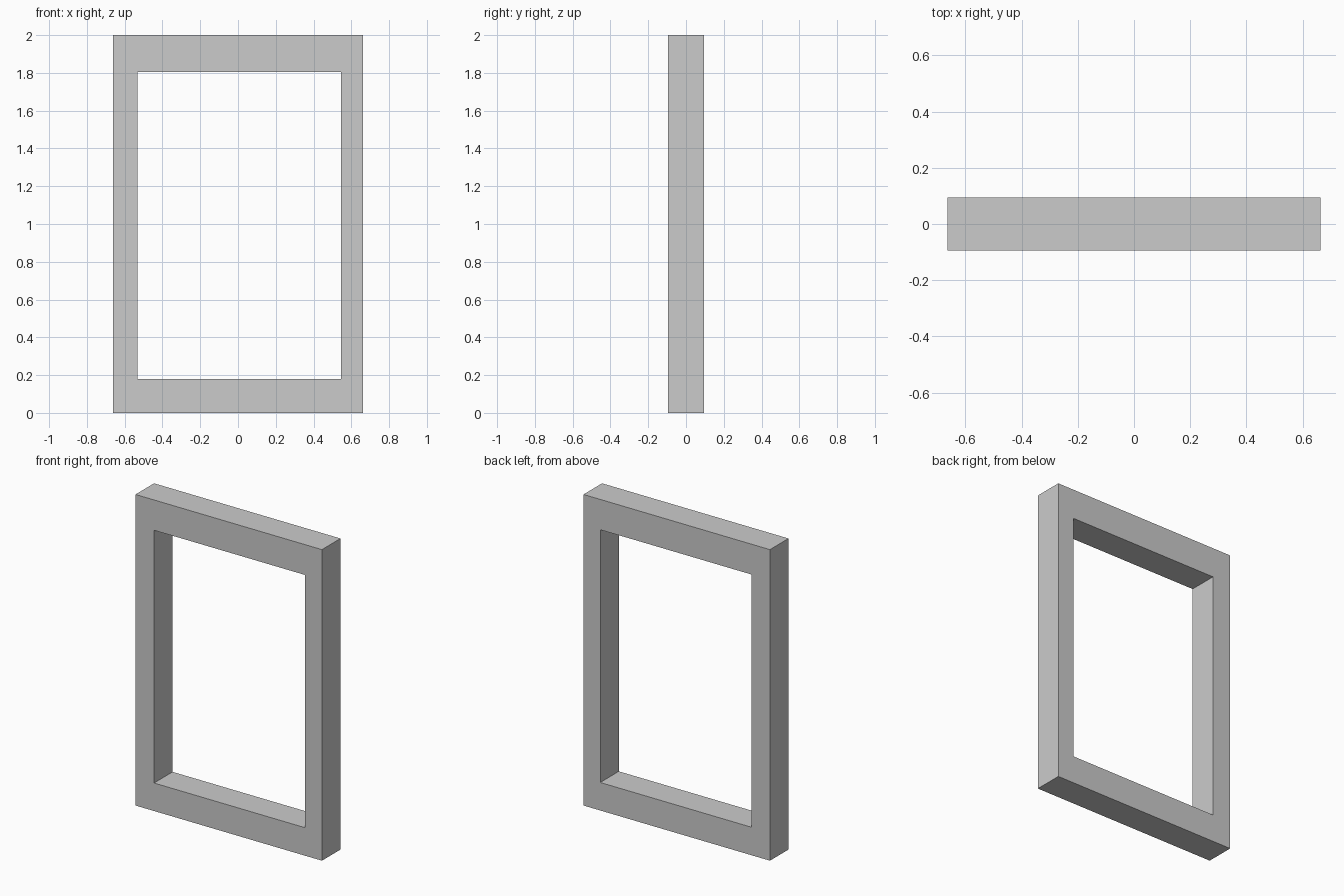
import bpy, bmesh

if "Cube" in bpy.data.objects:
    bpy.data.objects.remove(bpy.data.objects["Cube"])

HALF_W, HALF_D, HEIGHT = 0.663, 0.094, 2.0
IN_L, IN_R, IN_B, IN_T = -0.531, 0.544, 0.18, 1.805


def rect(bm, x0, x1, z0, z1, y):
    return [bm.verts.new((x, y, z)) for x, z in
            ((x0, z0), (x1, z0), (x1, z1), (x0, z1))]


# rectangular frame: outer and inner loops on the front and back faces
bm = bmesh.new()
loops = []
for y in (-HALF_D, HALF_D):
    loops.append((rect(bm, -HALF_W, HALF_W, 0, HEIGHT, y),
                  rect(bm, IN_L, IN_R, IN_B, IN_T, y)))
(front_out, front_in), (back_out, back_in) = loops

# bridge the four loops into a closed ring
for a, b in ((front_out, front_in), (front_in, back_in),
             (back_in, back_out), (back_out, front_out)):
    for i in range(4):
        j = (i + 1) % 4
        bm.faces.new((a[i], a[j], b[j], b[i]))
bmesh.ops.recalc_face_normals(bm, faces=bm.faces)

mesh = bpy.data.meshes.new("window_frame")
bm.to_mesh(mesh)
bm.free()
bpy.context.collection.objects.link(bpy.data.objects.new("window_frame", mesh))
